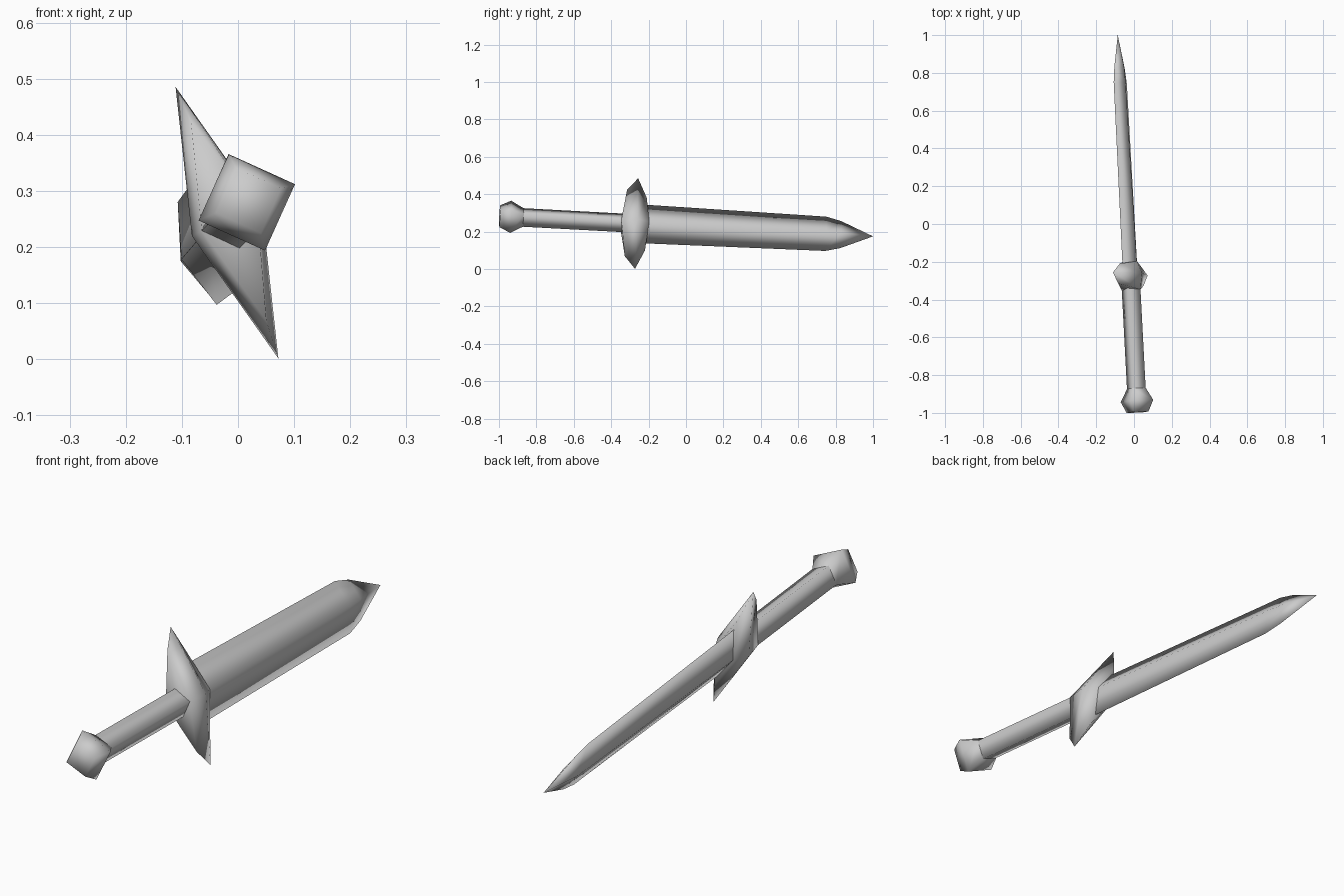
import bpy, bmesh
from mathutils import Matrix, Vector

old = bpy.data.objects.get("Cube")
if old:
    bpy.data.objects.remove(old, do_unlink=True)

# Single plain material
steel = bpy.data.materials.new("plain_grey")
steel.use_nodes = True
GREY = (0.6, 0.6, 0.6, 1)
steel.diffuse_color = GREY
steel.node_tree.nodes["Principled BSDF"].inputs["Base Color"].default_value = GREY

# Tilted frame: local y runs along the sword, local z across its width
along = Vector((-0.0525, 1, -0.054)).normalized()
side = along.cross(Vector((-0.354, 0.032, 0.935))).normalized()
width = side.cross(along)
frame = Matrix((side, along, width)).transposed().to_4x4()
frame.translation = (-0.0335, 0, 0.229)


def diamond_loft(name, rings, cap_start=False, cap_end=False, tip=None):
    """Loft four-sided rings: (y of side corners, y of width corners, half side, half width)."""
    bm = bmesh.new()
    loops = []
    for ys, yw, s, w in rings:
        corners = ((s, ys, 0), (0, yw, w), (-s, ys, 0), (0, yw, -w))
        loops.append([bm.verts.new(c) for c in corners])
    for a, b in zip(loops, loops[1:]):
        for i in range(4):
            j = (i + 1) % 4
            bm.faces.new((a[i], a[j], b[j], b[i]))
    # Caps fold along the side-to-side diagonal
    for wanted, loop in ((cap_start, loops[0]), (cap_end, loops[-1])):
        if wanted:
            bm.faces.new((loop[0], loop[1], loop[2]))
            bm.faces.new((loop[2], loop[3], loop[0]))
    if tip is not None:
        point = bm.verts.new((0, tip, 0))
        for i in range(4):
            bm.faces.new((loops[-1][i], loops[-1][(i + 1) % 4], point))
    bmesh.ops.recalc_face_normals(bm, faces=bm.faces)
    mesh = bpy.data.meshes.new(name)
    bm.to_mesh(mesh)
    bm.free()
    mesh.materials.append(steel)
    for face in mesh.polygons:
        face.use_smooth = True
    obj = bpy.data.objects.new(name, mesh)
    bpy.context.collection.objects.link(obj)
    obj.matrix_world = frame
    return obj


# Blade with a slight taper, a shoulder and a point
diamond_loft("blade", [(-0.27, -0.27, 0.041, 0.111),
                       (0.75, 0.75, 0.03, 0.098),
                       (0.83, 0.83, 0.027, 0.077)], tip=1.003)

# Long diamond guard, domed towards its tips on both faces
diamond_loft("guard", [(-0.35, -0.322, 0.053, 0.19),
                       (-0.265, -0.265, 0.067, 0.259),
                       (-0.2, -0.215, 0.042, 0.15)], cap_start=True, cap_end=True)

# Straight square grip
diamond_loft("handle", [(-0.9, -0.9, 0.053, 0.053),
                        (-0.3, -0.3, 0.053, 0.053)])

# Faceted pommel
diamond_loft("pommel", [(-0.999, -0.999, 0.062, 0.062),
                        (-0.94, -0.94, 0.092, 0.092),
                        (-0.873, -0.873, 0.053, 0.053)], cap_start=True)
